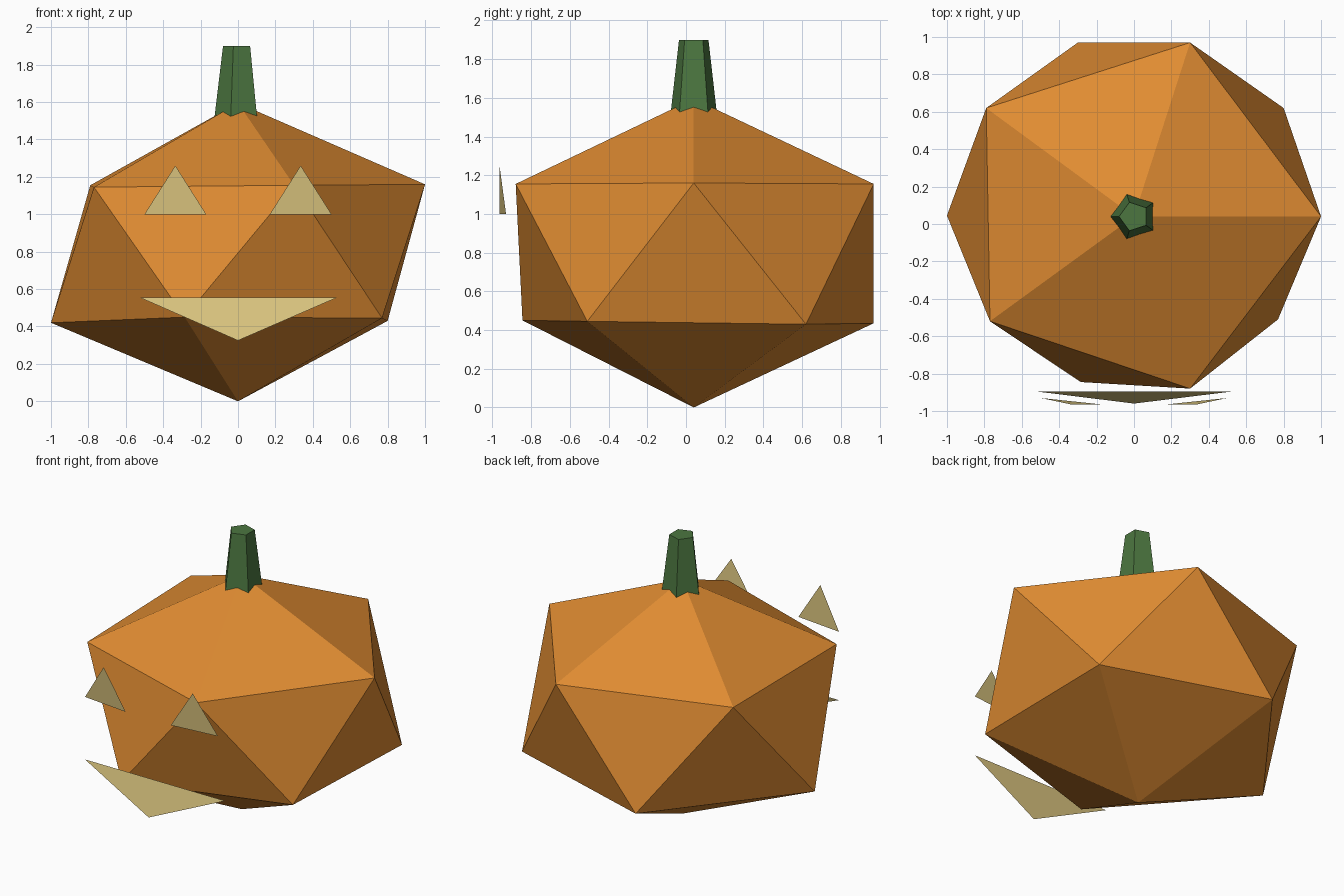
import bpy, math

if "Cube" in bpy.data.objects:
    bpy.data.objects.remove(bpy.data.objects["Cube"])


def srgb(r, g, b):
    f = lambda c: c / 12.92 if c <= 0.04045 else ((c + 0.055) / 1.055) ** 2.4
    return [f(c / 255) for c in (r, g, b)] + [1.0]


def material(name, rgb):
    m = bpy.data.materials.new(name)
    m.diffuse_color = srgb(*rgb)
    m.use_nodes = True
    m.node_tree.nodes["Principled BSDF"].inputs["Base Color"].default_value = m.diffuse_color
    return m


def build(name, verts, faces, mat):
    mesh = bpy.data.meshes.new(name)
    mesh.from_pydata(verts, [], faces)
    mesh.update()
    mesh.materials.append(mat)
    ob = bpy.data.objects.new(name, mesh)
    bpy.context.collection.objects.link(ob)
    return ob


orange = material("pumpkin orange", (224, 140, 50))
green = material("stem green", (76, 118, 64))
cream = material("face cream", (219, 197, 127))

# Pumpkin body: squashed, slightly uneven twenty-sided solid
upper = [(1.0, 0.04, 1.16), (0.3, 0.97, 1.155), (-0.79, 0.62, 1.155),
         (-0.77, -0.52, 1.145), (0.3, -0.88, 1.155)]
lower = [(0.8, 0.62, 0.43), (-0.3, 0.97, 0.435), (-1.0, 0.045, 0.42),
         (-0.285, -0.845, 0.45), (0.77, -0.51, 0.445)]
verts = upper + lower + [(0, 0.04, 1.595), (0, 0.04, 0.0)]
faces = []
for i in range(5):
    j = (i + 1) % 5
    faces += [(10, i, j), (i, 5 + i, j), (j, 5 + i, 5 + j), (11, 5 + j, 5 + i)]
build("pumpkin_body", verts, faces, orange)

# Stem: tapered five-sided prism sunk into the top
verts = []
for r, z in ((0.128, 1.5), (0.08, 1.9)):
    for i in range(5):
        a = math.pi + i * math.tau / 5
        verts.append((r * math.cos(a), 0.04 + r * math.sin(a), z))
faces = [(i, (i + 1) % 5, 5 + (i + 1) % 5, 5 + i) for i in range(5)]
faces += [(4, 3, 2, 1, 0), (5, 6, 7, 8, 9)]
build("stem", verts, faces, green)

# Eyes: mirrored single triangles floating in front of the body
for side, name in ((-1, "left_eye"), (1, "right_eye")):
    tri = [(side * 0.5, -0.93, 1.0), (side * 0.17, -0.965, 1.0),
           (side * 0.335, -0.965, 1.26)]
    build(name, tri, [(0, 1, 2) if side < 0 else (2, 1, 0)], cream)

# Mouth: wide triangle tilted forward at its lower point
build("mouth", [(-0.525, -0.895, 0.555), (0, -0.96, 0.325), (0.53, -0.895, 0.555)],
      [(0, 1, 2)], cream)
